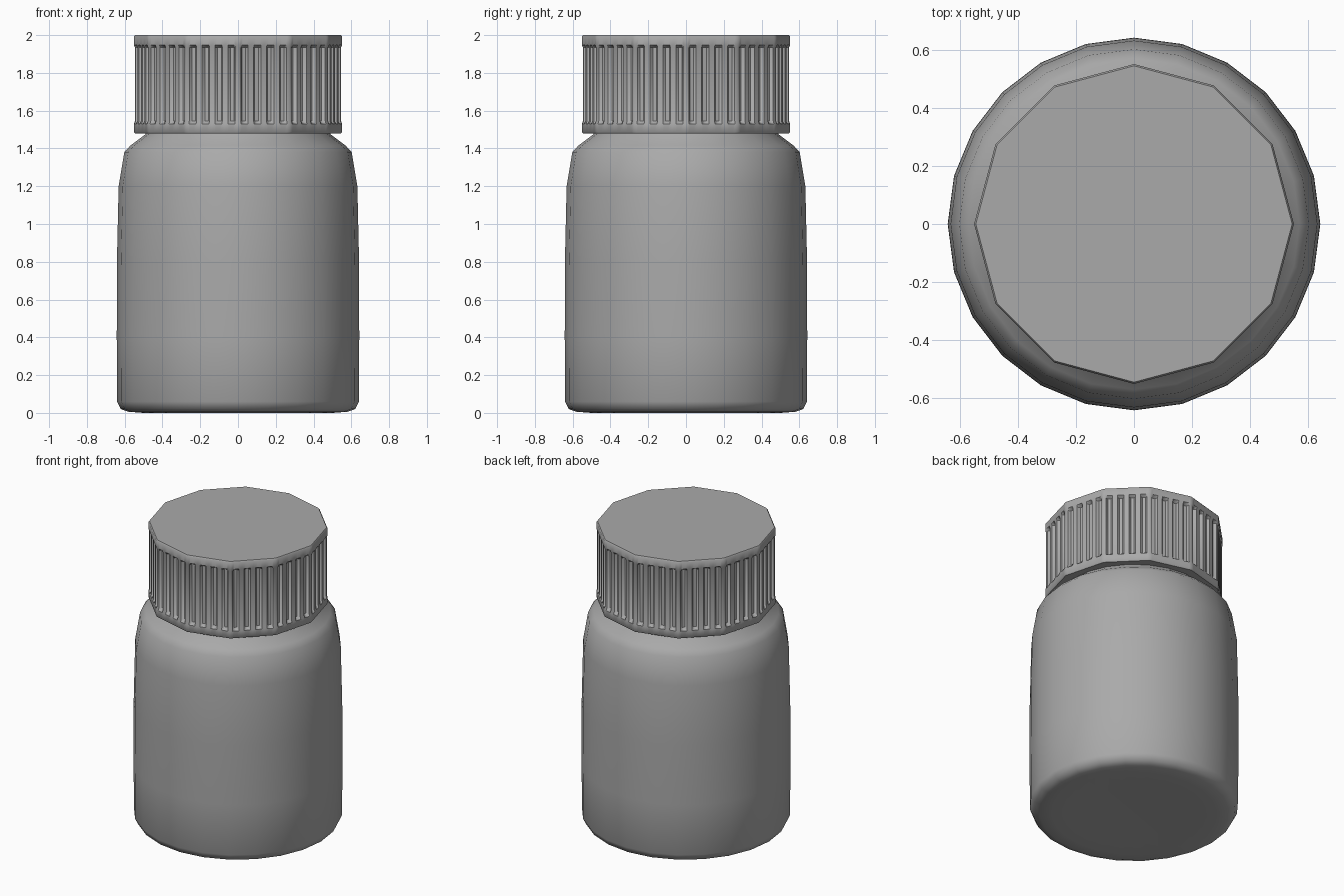
import bpy, bmesh
from math import sin, cos, pi, radians
from mathutils import Vector

cube = bpy.data.objects.get("Cube")
if cube:
    bpy.data.objects.remove(cube, do_unlink=True)

grey = bpy.data.materials.new("plain grey")
grey.use_nodes = True
colour = (0.4, 0.4, 0.4, 1)
grey.diffuse_color = colour
grey.node_tree.nodes["Principled BSDF"].inputs["Base Color"].default_value = colour


def loft(name, rings, angle):
    """Skin a stack of equal rings, close both ends and smooth the result."""
    bm = bmesh.new()
    loops = [[bm.verts.new(p) for p in ring] for ring in rings]
    for low, high in zip(loops, loops[1:]):
        n = len(low)
        for i in range(n):
            j = (i + 1) % n
            bm.faces.new((low[i], low[j], high[j], high[i]))
    bm.faces.new(loops[0][::-1])
    bm.faces.new(loops[-1])
    bmesh.ops.recalc_face_normals(bm, faces=bm.faces[:])
    mesh = bpy.data.meshes.new(name)
    bm.to_mesh(mesh)
    bm.free()
    mesh.materials.append(grey)
    obj = bpy.data.objects.new(name, mesh)
    bpy.context.collection.objects.link(obj)
    bpy.ops.object.select_all(action="DESELECT")
    obj.select_set(True)
    bpy.context.view_layer.objects.active = obj
    bpy.ops.object.shade_smooth_by_angle(angle=radians(angle))


def corner(i, sides, radius, z=0):
    a = 2 * pi * i / sides
    return Vector((radius * cos(a), radius * sin(a), z))


# Bottle: base, wall, shoulder and the neck running up inside the cap
bottle_profile = [
    (0.3, 0.012), (0.5, 0.0), (0.58, 0.006), (0.62, 0.02), (0.64, 0.06),
    (0.642, 0.4), (0.641, 0.8), (0.632, 1.2), (0.602, 1.38), (0.57, 1.415),
    (0.49, 1.475), (0.48, 1.5), (0.48, 1.6),
]
loft("bottle", [[corner(i, 24, r, z) for i in range(24)]
                for r, z in bottle_profile], 60)

# Cap: twelve-sided, with four grooves in each side between plain rims
CAP_SIDES, GROOVES, DEPTH = 12, 4, 0.018
groove = [(0, 0), (0.22, 0), (0.36, 1), (0.64, 1), (0.78, 0)]


def cap_ring(radius, z, cut):
    ring = []
    for side in range(CAP_SIDES):
        a, b = (corner(side + k, CAP_SIDES, radius, z) for k in (0, 1))
        inward = -corner(side + 0.5, CAP_SIDES, DEPTH * cut)
        for g in range(GROOVES):
            for t, depth in groove:
                ring.append(a.lerp(b, (g + t) / GROOVES) + inward * depth)
    return ring


cap_levels = [
    (0.545, 1.48, 0), (0.551, 1.487, 0), (0.551, 1.53, 0), (0.546, 1.545, 1),
    (0.546, 1.935, 1), (0.551, 1.948, 0), (0.551, 1.992, 0), (0.545, 2.0, 0),
]
loft("ribbed_cap", [cap_ring(*level) for level in cap_levels], 40)
